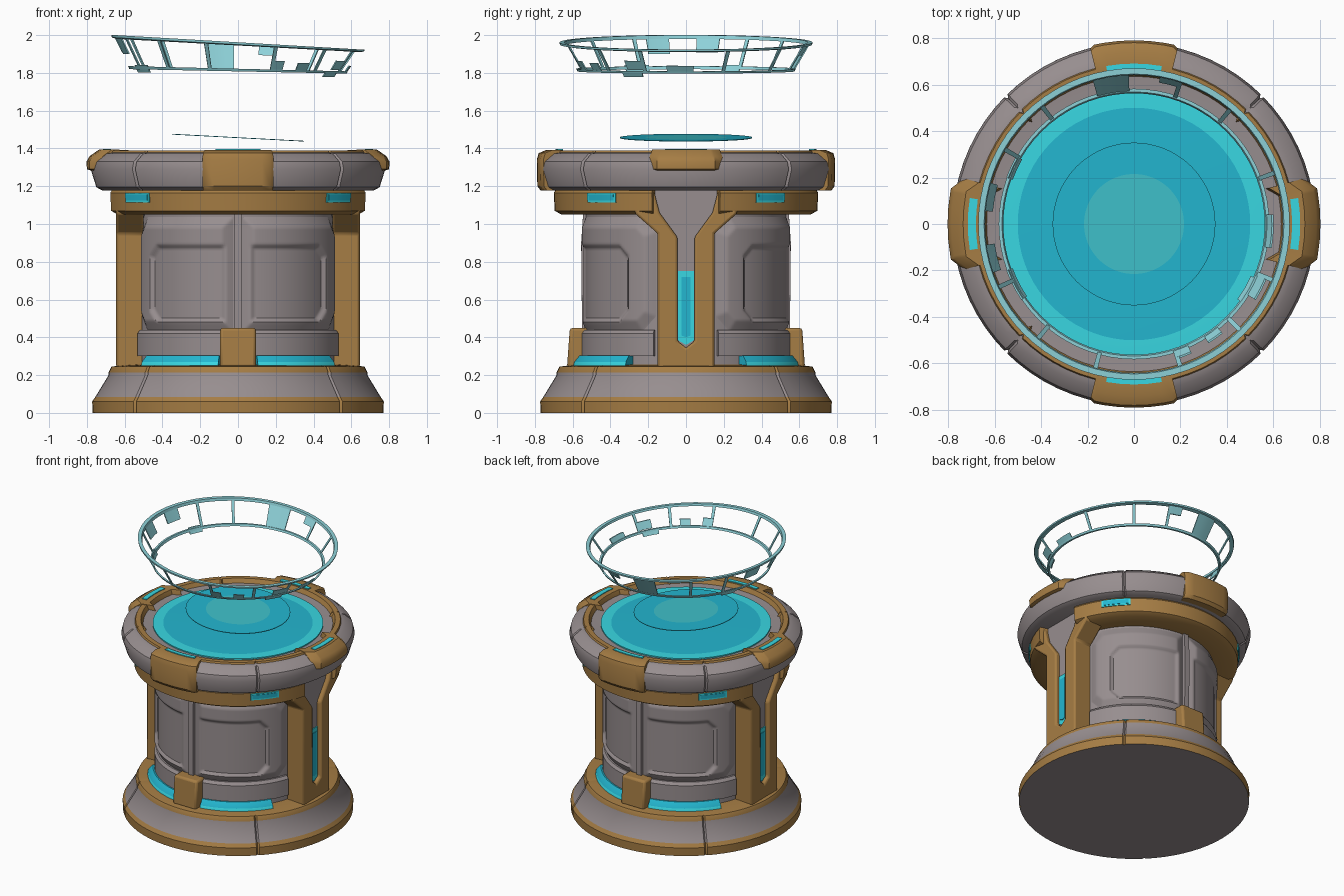
import bpy, bmesh
from math import radians, cos, sin

old = bpy.data.objects.get("Cube")
if old:
    bpy.data.objects.remove(old)


def material(name, rgb):
    m = bpy.data.materials.new(name)
    m.use_nodes = True
    m.diffuse_color = (*rgb, 1)
    m.node_tree.nodes["Principled BSDF"].inputs["Base Color"].default_value = (*rgb, 1)
    return m


GREY = material("warm grey", (0.31, 0.27, 0.275))
GOLD = material("dull gold", (0.38, 0.205, 0.058))
CYAN = material("cyan", (0.017, 0.47, 0.63))
BRIGHT = material("bright cyan", (0.04, 0.68, 0.76))
PALE = material("soft cyan", (0.05, 0.54, 0.6))
HOLO = material("hologram blue", (0.27, 0.64, 0.69))
FULL = [(45 + 90 * k, 135 + 90 * k) for k in range(4)]
FRONT, BACK, LEFT, RIGHT = 270, 90, 0, 180


def around(half, *centres):
    return [(c - half, c + half) for c in centres]


def finish(name, bm, mats, bevel=0, mirror=None, fix_normals=True, angle=35):
    bmesh.ops.remove_doubles(bm, verts=bm.verts, dist=1e-5)
    if fix_normals:
        bmesh.ops.recalc_face_normals(bm, faces=bm.faces)
    mesh = bpy.data.meshes.new(name)
    bm.to_mesh(mesh)
    bm.free()
    for m in mats:
        mesh.materials.append(m)
    ob = bpy.data.objects.new(name, mesh)
    bpy.context.collection.objects.link(ob)
    bpy.ops.object.select_all(action="DESELECT")
    ob.select_set(True)
    bpy.context.view_layer.objects.active = ob
    bpy.ops.object.shade_smooth_by_angle(angle=radians(angle))
    if bevel:
        b = ob.modifiers.new("soft edges", "BEVEL")
        b.width, b.segments, b.limit_method = bevel, 2, "ANGLE"
    if mirror:
        m = ob.modifiers.new("mirror", "MIRROR")
        m.use_axis = mirror
        m.use_clip = True
    return ob


def add_sweep(bm, profile, arcs, paint=None, pinch=0.0, pinch_deg=1.0, caps=True):
    """Turn a closed (radius, height) loop round z; arc ends can pull inward."""
    n = len(profile)
    for a0, a1 in arcs:
        steps = max(2, round((a1 - a0) / 5))
        angles = [a0 + (a1 - a0) * i / steps for i in range(steps + 1)]
        if pinch:
            angles[1:1] = [a0 + pinch_deg]
            angles[-1:-1] = [a1 - pinch_deg]
            angles = sorted(angles)
        rings = []
        for i, a in enumerate(angles):
            d = pinch if i in (0, len(angles) - 1) else 0
            rings.append([bm.verts.new(((r - d * (r > 0.6)) * cos(radians(a)),
                                        (r - d * (r > 0.6)) * sin(radians(a)), z))
                          for r, z in profile])
        for p, q in zip(rings, rings[1:]):
            for j in range(n):
                if profile[j][0] == profile[(j + 1) % n][0] == 0:
                    continue
                f = bm.faces.new((p[j], q[j], q[(j + 1) % n], p[(j + 1) % n]))
                f.material_index = paint[j] if paint else 0
        if caps:
            bm.faces.new(rings[0])
            bm.faces.new(rings[-1][::-1])


def sweep(name, profile, arcs, mats, paint=None, pinch=0.0, pinch_deg=1.0, caps=True):
    bm = bmesh.new()
    add_sweep(bm, profile, arcs, paint, pinch, pinch_deg, caps)
    return finish(name, bm, mats)


def slab(name, outline, x0, x1, mat, bevel=0):
    """Half outline in (y, z), pushed along x and mirrored to both sides."""
    bm = bmesh.new()
    f = bm.faces.new([bm.verts.new((x0, y, z)) for y, z in outline])
    out = bmesh.ops.extrude_face_region(bm, geom=[f])
    for v in out["geom"]:
        if isinstance(v, bmesh.types.BMVert):
            v.co.x = x1
    bmesh.ops.recalc_face_normals(bm, faces=bm.faces)
    seam = [g for g in bm.faces if all(abs(v.co.y) < 1e-6 for v in g.verts)]
    bmesh.ops.delete(bm, geom=seam, context="FACES_ONLY")
    return finish(name, bm, [mat], bevel, (True, True, False), fix_normals=False)


# Stepped base with gold foot and gold ledge
sweep("base", [(0, 0), (.77, 0), (.772, .06), (.755, .085), (.685, .2), (.685, .215),
               (.67, .245), (.63, .25), (.56, .255), (0, .255)],
      FULL, [GREY, GOLD], [0, 1, 1, 0, 0, 1, 1, 1, 1, 0], .012, .8, False)

# Drum
sweep("drum", [(0, .24), (.53, .24), (.53, 1.18), (0, 1.18)], FULL, [GREY], caps=False)
sweep("drum_lower_band", [(.5, .3), (.56, .3), (.56, .42), (.545, .44), (.5, .44)],
      around(72, FRONT, BACK), [GREY])
sweep("drum_rib", [(.5, .4), (.55, .4), (.555, .9), (.545, 1.05), (.5, 1.05)],
      around(2, FRONT, BACK), [GREY])


# Framed drum panels with sunken windows
def drum_panel():
    bm = bmesh.new()
    a0, a1, z0, z1 = 2.5, 73, .43, 1.04
    w0, w1, v0, v1 = 7, 57, .48, .89
    nu, nv = 70, 60

    def chamfer_depth(a, z, l, r, b, t, cut):
        x0, x1 = (a - l) * .0096, (r - a) * .0096
        y0, y1 = z - b, t - z
        return min(x0, x1, y0, y1, (x1 + y1 - cut) * .7, (x1 + y0 - cut) * .7)

    grid = []
    for i in range(nu + 1):
        a = a0 + (a1 - a0) * i / nu
        column = []
        for j in range(nv + 1):
            z = z0 + (z1 - z0) * j / nv
            rise = min(1, max(0, chamfer_depth(a, z, a0, a1, z0, z1, .08) / .06))
            sink = min(1, max(0, chamfer_depth(a, z, w0, w1, v0, v1, .06) / .018))
            r = .528 + .03 * rise - .02 * sink
            t = radians(FRONT + a)
            column.append(bm.verts.new((r * cos(t), r * sin(t), z)))
        grid.append(column)
    for p, q in zip(grid, grid[1:]):
        for j in range(nv):
            bm.faces.new((p[j], q[j], q[j + 1], p[j + 1]))
    finish("drum_panel", bm, [GREY], mirror=(True, True, False), fix_normals=False)


drum_panel()

# Glowing strips and gold blocks at the foot of the drum
strips = [(c + s * 34 - 24, c + s * 34 + 24) for c in (FRONT, BACK) for s in (-1, 1)]
sweep("foot_light", [(.52, .25), (.605, .25), (.6, .27), (.57, .305), (.52, .305)],
      strips, [CYAN, BRIGHT], [0, 1, 0, 0, 0])
for label, side in (("front", -1), ("back", 1)):
    bm = bmesh.new()
    bmesh.ops.create_cube(bm, size=1)
    for v in bm.verts:
        depth = .63 if v.co.z < 0 else .615
        v.co = (v.co.x * .19, side * (depth if v.co.y > 0 else .5), .345 + v.co.z * .21)
    finish(label + "_block", bm, [GOLD], .015)

# Forked side pillars with a lit slot
slab("pillar", [(0, .24), (.15, .24), (.15, .95), (.27, 1.055), (.27, 1.175), (.17, 1.175),
                (.14, 1.06), (.045, .93), (.045, .38), (0, .345)], .5, .645, GOLD, .012)
slab("pillar_core", [(0, .3), (.1, .3), (.1, .94), (.2, 1.06), (.2, 1.185), (0, 1.185)],
     .45, .615, GREY)
slab("slot_light_rim", [(0, .36), (.042, .385), (.042, .75), (0, .75)], .6, .622, BRIGHT)
slab("slot_light", [(0, .4), (.024, .41), (.024, .72), (0, .72)], .6, .626, CYAN)

# Gold collar under the top, with corner lights
sweep("collar", [(.5, 1.05), (.66, 1.05), (.695, 1.07), (.7, 1.165), (.69, 1.18), (.5, 1.18)],
      around(75, FRONT, BACK), [GOLD])
lights = around(8, 40, 140, 220, 320)
sweep("collar_light_rim", [(.68, 1.115), (.703, 1.115), (.705, 1.165), (.68, 1.165)],
      lights, [BRIGHT])
sweep("collar_light", [(.68, 1.125), (.706, 1.125), (.708, 1.155), (.68, 1.155)],
      around(7, 40, 140, 220, 320), [CYAN])

# Heavy top rim with gold lip
sweep("top_rim", [(0, 1.175), (.72, 1.178), (.75, 1.195), (.78, 1.29), (.77, 1.33), (.72, 1.372),
                  (.69, 1.378), (.685, 1.39), (.65, 1.39), (.635, 1.36), (.56, 1.355), (0, 1.355)],
      FULL, [GREY, GOLD], [0] * 6 + [1] * 3 + [0] * 3, .014, .8, False)
sweep("front_back_clamp", [(.66, 1.36), (.67, 1.39), (.74, 1.392), (.78, 1.375), (.79, 1.34),
                           (.787, 1.2), (.77, 1.178), (.66, 1.178)],
      around(14, FRONT, BACK), [GOLD], pinch=.012, pinch_deg=1.5)
sweep("side_clamp", [(.63, 1.35), (.645, 1.392), (.735, 1.394), (.785, 1.36), (.802, 1.33),
                     (.8, 1.29), (.77, 1.28), (.63, 1.28)],
      around(15, LEFT, RIGHT), [GOLD], pinch=.045, pinch_deg=4)
sweep("side_clamp_light", [(.68, 1.385), (.715, 1.385), (.715, 1.398), (.68, 1.398)],
      around(9, LEFT, RIGHT), [BRIGHT])
sweep("end_clamp_light", [(.662, 1.385), (.69, 1.385), (.69, 1.396), (.662, 1.396)],
      around(10, FRONT, BACK), [BRIGHT])

# Glowing table surface
sweep("table_surface", [(0, 1.34), (.57, 1.34), (.57, 1.364), (.5, 1.366), (0, 1.366)],
      FULL, [CYAN, BRIGHT], [0, 1, 1, 0, 0], caps=False)


# Floating projection: every part leans a little towards the left side
def lean(bm, slope):
    for v in bm.verts:
        v.co.z -= slope(v.co.z) * v.co.x


bm = bmesh.new()
add_sweep(bm, [(0, 1.455), (.35, 1.455), (.35, 1.459), (.215, 1.459), (0, 1.459)],
          FULL, [0, 0, 0, 1, 0], caps=False)
lean(bm, lambda z: .053)
finish("projection_disc", bm, [CYAN, PALE])

bm = bmesh.new()
add_sweep(bm, [(.64, 1.945), (.668, 1.95), (.67, 1.962), (.645, 1.962)], FULL, caps=False)
add_sweep(bm, [(.562, 1.808), (.575, 1.808), (.582, 1.822), (.568, 1.822)], FULL, caps=False)


def cone_plate(a0, a1, t0, t1):
    r0, r1 = .572 + .083 * t0, .572 + .083 * t1
    h0, h1 = 1.815 + .14 * t0, 1.815 + .14 * t1
    add_sweep(bm, [(r0 - .004, h0), (r0 + .004, h0), (r1 + .004, h1), (r1 - .004, h1)],
              [(a0, a1)])


for a in (20, 50, 72, 128, 150, 205, 230, 255, 288, 315, 338):
    cone_plate(a - .9, a + .9, 0, 1)
for plate in ((92, 106, 0, 1), (164, 175, .5, 1), (188, 199, .45, 1), (288, 294, 0, .4),
              (302, 309, 0, .35), (350, 364, 0, .3), (324, 336, -.22, .05),
              (150, 160, -.15, .1), (200, 214, -.15, .1), (328, 338, .1, .5), (72, 80, .6, 1)):
    cone_plate(*plate)
lean(bm, lambda z: .022 + .035 * (z - 1.815) / .14)
finish("projection_crown", bm, [HOLO])
